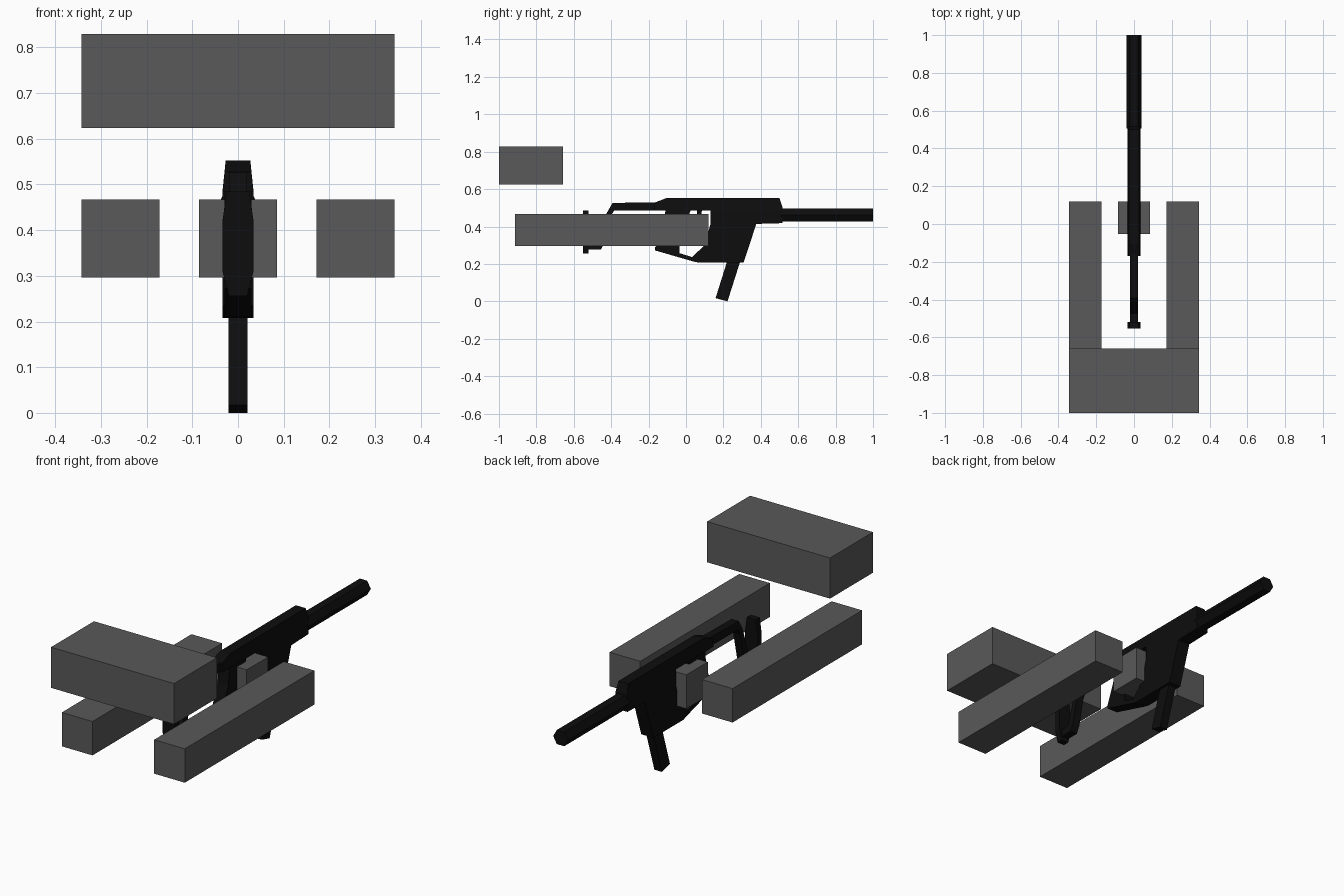
import bpy, bmesh, math
from mathutils import Vector

if "Cube" in bpy.data.objects:
    bpy.data.objects.remove(bpy.data.objects["Cube"])


def material(name, v):
    m = bpy.data.materials.new(name)
    m.diffuse_color = (v, v, v, 1)
    m.use_nodes = True
    m.node_tree.nodes["Principled BSDF"].inputs["Base Color"].default_value = m.diffuse_color
    return m


BLACK = material("black_metal", 0.004)
GREY = material("dark_grey", 0.1)


def finish(name, bm, mat):
    bmesh.ops.recalc_face_normals(bm, faces=bm.faces)
    me = bpy.data.meshes.new(name)
    bm.to_mesh(me)
    bm.free()
    me.materials.append(mat)
    ob = bpy.data.objects.new(name, me)
    bpy.context.collection.objects.link(ob)
    return ob


def loft(name, ring_a, ring_b, mat):
    """Solid between two matching rings of points."""
    bm = bmesh.new()
    a = [bm.verts.new(p) for p in ring_a]
    b = [bm.verts.new(p) for p in ring_b]
    bm.faces.new(a)
    bm.faces.new(b[::-1])
    for i in range(len(a)):
        j = (i + 1) % len(a)
        bm.faces.new((a[i], a[j], b[j], b[i]))
    return finish(name, bm, mat)


def side_prism(name, pts, width):
    """Side profile of (y, z) points; width is a number or a function of z."""
    w = width if callable(width) else (lambda z: width)
    return loft(name, [(-w(z), y, z) for y, z in pts],
                [(w(z), y, z) for y, z in pts], BLACK)


def box(name, x0, x1, y0, y1, z0, z1):
    ring = [(x0, y0), (x1, y0), (x1, y1), (x0, y1)]
    return loft(name, [(x, y, z0) for x, y in ring],
                [(x, y, z1) for x, y in ring], GREY)


# Surrounding blocks
box("rear_upper_block", -0.343, 0.343, -1.0, -0.658, 0.624, 0.829)
box("centre_block", -0.085, 0.085, -0.052, 0.119, 0.296, 0.467)
for side, s in (("left", -1), ("right", 1)):
    x0, x1 = sorted((s * 0.172, s * 0.343))
    box(side + "_rail_block", x0, x1, -0.914, 0.119, 0.296, 0.467)

# Receiver: tapered top cover and straight lower housing
side_prism("receiver_top",
           [(-0.17, 0.485), (-0.17, 0.527), (-0.105, 0.552), (0.5, 0.552),
            (0.515, 0.505), (0.515, 0.485)],
           lambda z: 0.034 - 0.007 * (z - 0.485) / 0.067)
side_prism("receiver_housing",
           [(0.13, 0.485), (0.515, 0.485), (0.515, 0.418), (0.376, 0.414),
            (0.308, 0.208), (0.065, 0.208), (0.03, 0.235), (0.10, 0.3),
            (0.13, 0.41)], 0.034)

# Pistol grip and hand guard
side_prism("pistol_grip",
           [(-0.11, 0.485), (0.025, 0.485), (0.005, 0.44), (-0.035, 0.35),
            (-0.035, 0.255), (-0.165, 0.285), (-0.12, 0.4)], 0.03)
side_prism("hand_guard",
           [(-0.165, 0.29), (-0.03, 0.256), (0.035, 0.236), (0.07, 0.208),
            (0.05, 0.21), (-0.165, 0.272)], 0.03)

# Trigger
side_prism("trigger",
           [(0.06, 0.485), (0.085, 0.485), (0.075, 0.43), (0.085, 0.385),
            (0.072, 0.385), (0.058, 0.43)], 0.01)

# Slanted magazine
side_prism("magazine",
           [(0.225, 0.23), (0.295, 0.23), (0.222, 0.0), (0.158, 0.017)], 0.021)

# Six-sided barrel
hexagon = [(0.041 * math.cos(i * math.pi / 3), 0.041 * math.sin(i * math.pi / 3))
           for i in range(6)]
loft("barrel", [(x, 0.505, 0.462 + z) for x, z in hexagon],
     [(x, 1.0, 0.462 + z) for x, z in hexagon], BLACK)

# Folded-bar stock
side_prism("stock_bar",
           [(-0.15, 0.53), (-0.393, 0.526), (-0.425, 0.47), (-0.475, 0.315),
            (-0.53, 0.31), (-0.53, 0.276), (-0.455, 0.276), (-0.435, 0.315),
            (-0.405, 0.45), (-0.385, 0.485), (-0.15, 0.485)], 0.02)

# Butt plate with tapered ends
half = [(0.02, 0.256), (0.034, 0.31), (0.034, 0.42), (0.025, 0.485)]
outline = half + [(-x, z) for x, z in half[::-1]]
loft("butt_plate", [(x, -0.552, z) for x, z in outline],
     [(x, -0.52, z) for x, z in outline], BLACK)
